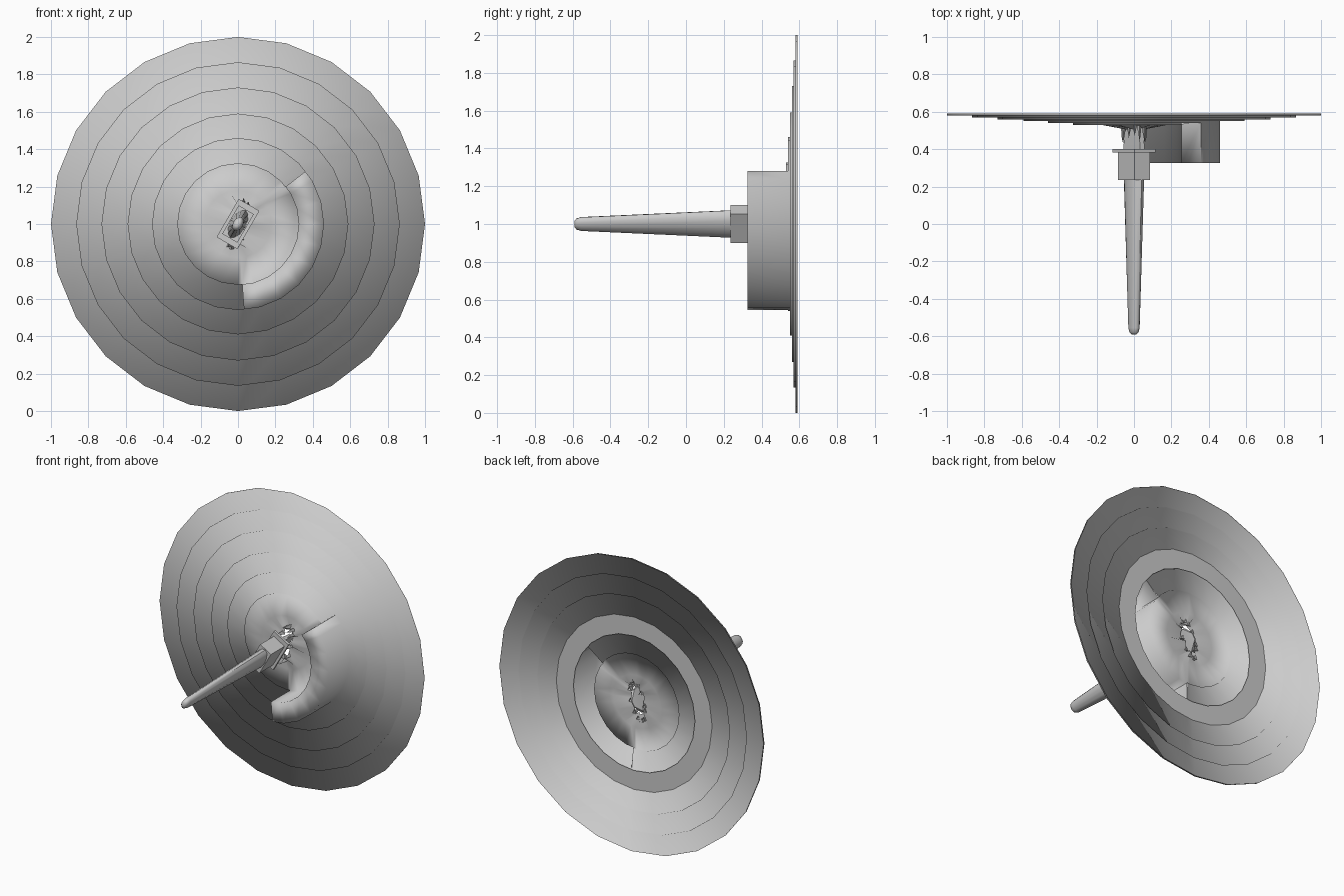
import bpy, bmesh, math, random
from mathutils import Matrix

if "Cube" in bpy.data.objects:
    bpy.data.objects.remove(bpy.data.objects["Cube"])

random.seed(4)
START, END = -86, 38          # angular span of the pulled-out ring segment
FRONT = 0.325
angles = sorted(list(range(-90, 270, 15)) + [START, END])
N = len(angles)


def make(name, bm, smooth=True, limit=None):
    bmesh.ops.remove_doubles(bm, verts=bm.verts, dist=1e-5)
    me = bpy.data.meshes.new(name)
    bm.to_mesh(me)
    bm.free()
    ob = bpy.data.objects.new(name, me)
    bpy.context.collection.objects.link(ob)
    for p in me.polygons:
        p.use_smooth = smooth
    if limit:
        bpy.context.view_layer.objects.active = ob
        ob.select_set(True)
        bpy.ops.object.shade_smooth_by_angle(angle=math.radians(limit))
        ob.select_set(False)
    return ob


def polar(r, deg, y):
    # stay on the 24-sided outline for in-between angles
    lo = math.floor(deg / 15) * 15
    a = math.radians(deg - lo - 7.5)
    if deg % 15:
        r *= math.cos(math.radians(7.5)) / math.cos(a)
    t = math.radians(deg)
    return (r * math.cos(t), y, 1 + r * math.sin(t))


def quad(bm, *pts):
    bm.faces.new([bm.verts.new(p) for p in pts])


def band(bm, r0, y0, r1, y1, keep=lambda a: True):
    for i in range(N):
        a, b = angles[i], angles[(i + 1) % N]
        if keep(a):
            quad(bm, polar(r0, a, y0), polar(r0, b, y0), polar(r1, b, y1), polar(r1, a, y1))


def inside(a):
    return START <= a < END


# Stepped target sheet, open behind
radii = [1.0, 0.865, 0.73, 0.59, 0.46, 0.325]
bm = bmesh.new()
for k, r in enumerate(radii):
    y = 0.59 - 0.01 * k
    outside = lambda a: not inside(a)
    band(bm, r, y, r, y - 0.01, outside if k in (4, 5) else (lambda a: True))
    if k < 5:
        band(bm, r, y - 0.01, radii[k + 1], y - 0.01, outside if k == 4 else (lambda a: True))

# Ring segment pushed forward, hollow from the back
band(bm, 0.46, 0.55, 0.46, FRONT, inside)
band(bm, 0.46, FRONT, 0.325, FRONT, inside)
band(bm, 0.325, FRONT, 0.325, 0.53, inside)
for a in (START, END):
    quad(bm, polar(0.46, a, 0.545), polar(0.46, a, FRONT),
         polar(0.325, a, FRONT), polar(0.325, a, 0.535))

# Centre disc with a jagged hole around the blade
band(bm, 0.325, 0.53, 0.18, 0.53)
rim = []
for i, a in enumerate(angles):
    t = math.radians(a)
    s = random.uniform(0.65, 1.1)
    ex, ez = 0.045 * s * math.cos(t), 0.11 * s * math.sin(t)
    rim.append((ex + 0.25 * ez, 0.53 - random.uniform(0.0, 0.03), 1 + ez))
for i in range(N):
    j = (i + 1) % N
    quad(bm, polar(0.18, angles[i], 0.53), polar(0.18, angles[j], 0.53), rim[j], rim[i])
make("target_disc", bm)

# Flat backing ring
bm = bmesh.new()
band(bm, 0.46, 0.56, 0.59, 0.56)
make("backing_ring", bm, False)

# Knife parts are built upright, then turned about y
TURN = Matrix.Translation((0, 0, 1)) @ Matrix.Rotation(math.radians(30), 4, 'Y')


def loft(name, sections, sides, limit):
    bm = bmesh.new()
    loops = []
    for y, hx, hz in sections:
        if sides == 4:
            pts = [(hx, hz), (-hx, hz), (-hx, -hz), (hx, -hz)]
        else:
            pts = [(hx * math.cos(k * math.tau / sides), hz * math.sin(k * math.tau / sides))
                   for k in range(sides)]
        loops.append([bm.verts.new((x, y, z)) for x, z in pts])
    for a, b in zip(loops, loops[1:]):
        for k in range(sides):
            bm.faces.new((a[k], a[(k + 1) % sides], b[(k + 1) % sides], b[k]))
    bm.faces.new(loops[0])
    bm.faces.new(loops[-1])
    bmesh.ops.transform(bm, matrix=TURN, verts=bm.verts)
    bmesh.ops.recalc_face_normals(bm, faces=bm.faces)
    return make(name, bm, True, limit)


loft("knife_handle", [(-0.59, 0.012, 0.018), (-0.58, 0.021, 0.032), (-0.555, 0.027, 0.04),
                      (0.24, 0.042, 0.083)], 12, 50)
loft("guard_block", [(0.235, 0.047, 0.088), (0.385, 0.047, 0.088)], 4, 30)
loft("guard_plate", [(0.382, 0.064, 0.118), (0.4, 0.064, 0.118)], 4, 30)
loft("blade", [(0.4, 0.014, 0.09), (0.52, 0.012, 0.075), (0.575, 0.004, 0.02)], 4, 30)

# Torn splinters bent forward around the blade
bm = bmesh.new()
for k in range(12):
    t = k * math.tau / 12 + random.uniform(-0.15, 0.15)
    x, z = 0.05 * math.cos(t), 0.12 * math.sin(t)
    x += 0.25 * z
    w = 0.013
    base = [bm.verts.new(p) for p in ((x - w, 0.53, 1 + z - w), (x + w, 0.53, 1 + z - w),
                                      (x, 0.53, 1 + z + w))]
    tip = bm.verts.new((x * 1.1, random.uniform(0.42, 0.49), 1 + z * 1.15))
    for i in range(3):
        bm.faces.new((base[i], base[(i + 1) % 3], tip))
bmesh.ops.recalc_face_normals(bm, faces=bm.faces)
make("splinters", bm, False)

# Consistent facing for the sheet
me = bpy.data.objects["target_disc"].data
bm = bmesh.new()
bm.from_mesh(me)
bmesh.ops.recalc_face_normals(bm, faces=bm.faces)
if sum(f.normal.y * f.calc_area() for f in bm.faces) > 0:
    bmesh.ops.reverse_faces(bm, faces=bm.faces)
bm.to_mesh(me)
bm.free()
